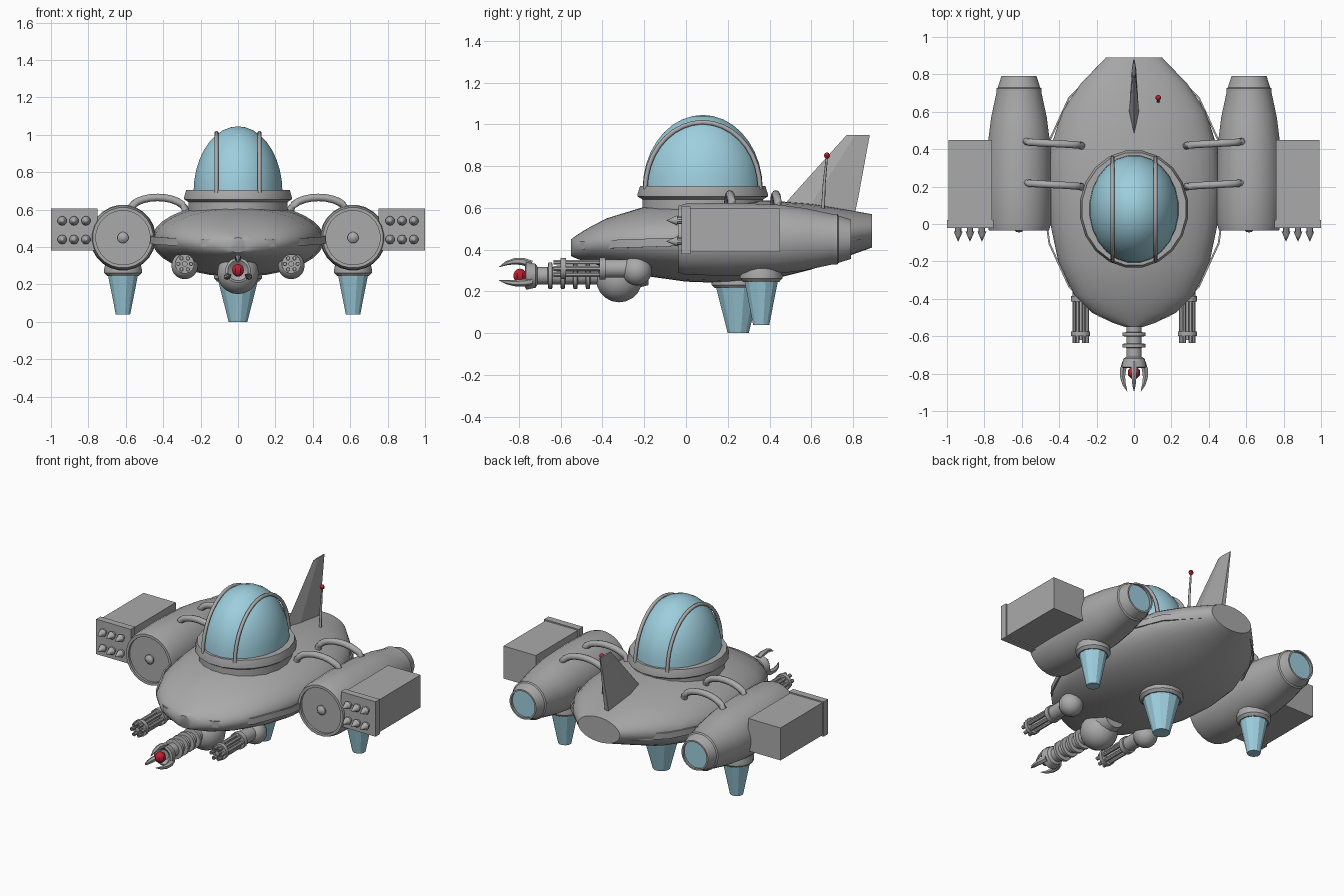
import bpy, bmesh, math
from mathutils import Vector

if "Cube" in bpy.data.objects:
    bpy.data.objects.remove(bpy.data.objects["Cube"])

TAU = math.tau


def material(name, rgb):
    m = bpy.data.materials.new(name)
    m.diffuse_color = (*rgb, 1)
    m.use_nodes = True
    m.node_tree.nodes["Principled BSDF"].inputs["Base Color"].default_value = m.diffuse_color
    return m


GREY = material("hull grey", (0.40, 0.40, 0.40))
BLUE = material("glass blue", (0.34, 0.62, 0.73))
RED = material("signal red", (0.50, 0.015, 0.03))


def finish(name, bm, mat, angle=35):
    bmesh.ops.recalc_face_normals(bm, faces=bm.faces)
    me = bpy.data.meshes.new(name)
    bm.to_mesh(me)
    bm.free()
    me.materials.append(mat)
    me.shade_smooth()
    me.set_sharp_from_angle(angle=math.radians(angle))
    ob = bpy.data.objects.new(name, me)
    bpy.context.collection.objects.link(ob)
    return ob


def loft(name, rings, mat, closed=False, angle=35):
    """Skin a list of point rings; cap the ends unless closed."""
    bm = bmesh.new()
    vs = [[bm.verts.new(p) for p in r] for r in rings]
    n = len(rings[0])
    pairs = list(zip(vs, vs[1:]))
    if closed:
        pairs.append((vs[-1], vs[0]))
    for a, b in pairs:
        for i in range(n):
            j = (i + 1) % n
            bm.faces.new((a[i], a[j], b[j], b[i]))
    if not closed:
        bm.faces.new(vs[0])
        bm.faces.new(vs[-1])
    bmesh.ops.remove_doubles(bm, verts=bm.verts, dist=1e-5)
    return finish(name, bm, mat, angle)


def lathe(name, profile, at, axis, mat, n=24, sx=1, sy=1, angle=35):
    """Turn (radius, height) pairs about the y or z axis through a point."""
    rings = []
    for r, h in profile:
        ring = []
        for i in range(n):
            t = TAU * (i + 0.5) / n
            u, v = r * sx * math.cos(t), r * sy * math.sin(t)
            p = (u, h, v) if axis == 'y' else (u, v, h)
            ring.append(Vector(at) + Vector(p))
        rings.append(ring)
    return loft(name, rings, mat, angle=angle)


def tube(name, path, radii, mat, n=8):
    """Round tube with a radius per path point."""
    path = [Vector(p) for p in path]
    if not isinstance(radii, (list, tuple)):
        radii = [radii] * len(path)
    rings = []
    for i, p in enumerate(path):
        d = (path[min(i + 1, len(path) - 1)] - path[max(i - 1, 0)]).normalized()
        ref = Vector((1, 0, 0)) if abs(d.x) < 0.5 else Vector((0, 1, 0))
        u = d.cross(ref).normalized()
        v = d.cross(u)
        rings.append([p + radii[i] * (u * math.cos(TAU * k / n) + v * math.sin(TAU * k / n))
                      for k in range(n)])
    return loft(name, rings, mat, angle=50)


def ball(name, at, r, mat, n=20):
    prof = [(r * math.sin(math.pi * k / 10), -r * math.cos(math.pi * k / 10)) for k in range(11)]
    prof[0], prof[-1] = (1e-6, -r), (1e-6, r)
    return lathe(name, prof, at, 'z', mat, n)


def box(name, lo, hi, mat):
    rings = [[(lo[0], y, lo[2]), (hi[0], y, lo[2]), (hi[0], y, hi[2]), (lo[0], y, hi[2])]
             for y in (lo[1], hi[1])]
    return loft(name, rings, mat)


# Saucer body: y, half width, bottom z, top z
sections = [(-0.55, 0.05, 0.37, 0.45), (-0.53, 0.11, 0.36, 0.465), (-0.475, 0.225, 0.34, 0.50),
            (-0.38, 0.32, 0.315, 0.55), (-0.2, 0.405, 0.275, 0.605), (0, 0.447, 0.247, 0.63),
            (0.2, 0.462, 0.24, 0.64), (0.4, 0.448, 0.255, 0.635), (0.6, 0.385, 0.305, 0.62),
            (0.75, 0.285, 0.36, 0.595), (0.89, 0.15, 0.41, 0.57)]
rings = []
for y, w, lo, hi in sections:
    rings.append([(w * math.cos(TAU * k / 36), y,
                   (lo + hi) / 2 + (hi - lo) / 2 * math.sin(TAU * k / 36)) for k in range(36)])
loft("hull", rings, GREY, angle=40)

# Thin faceted belt round the widest line
belt = []
for k in range(16):
    c, s = math.cos(TAU * k / 16), math.sin(TAU * k / 16)
    belt.append([(c * rx, 0.17 + s * ry, 0.445 + 0.025 * s + z)
                 for rx, ry, z in ((0.485, 0.71, -0.02), (0.495, 0.72, -0.02),
                                   (0.495, 0.72, 0.02), (0.485, 0.71, 0.02))])
loft("belt", belt, GREY, closed=True)

# Canopy, collar and ribs
CY = 0.08
lathe("canopy_collar", [(0.94, 0.58), (0.94, 0.64), (1.02, 0.655), (1.02, 0.665), (0.98, 0.705), (0.86, 0.705)],
      (0, CY, 0), 'z', GREY, 20, 0.286, 0.31, 25)
dome = [(math.cos(math.pi / 2 * k / 9) + 1e-6, 0.69 + 0.355 * math.sin(math.pi / 2 * k / 9)) for k in range(10)]
lathe("canopy", dome, (0, CY, 0), 'z', BLUE, 24, 0.24, 0.29)
for s in (-1, 1):
    arc = [(s * 0.115, CY + 0.275 * math.cos(math.pi * k / 18), 0.69 + 0.32 * math.sin(math.pi * k / 18))
           for k in range(19)]
    tube("canopy_rib", arc, 0.011, GREY)

# Tail fin
rings = []
for z, y0, ym, y1, w in ((0.58, 0.44, 0.58, 0.81, 0.027), (0.65, 0.50, 0.62, 0.825, 0.025), (0.95, 0.77, 0.81, 0.88, 0.006)):
    rings.append([(0, y0, z), (w, ym, z), (w * 0.5, y1, z), (-w * 0.5, y1, z), (-w, ym, z)])
loft("tail_fin", rings, GREY, angle=15)

# Antenna
tube("antenna", [(0.13, 0.655, 0.58), (0.13, 0.662, 0.72), (0.13, 0.675, 0.85)], [0.009, 0.007, 0.005], GREY)
ball("antenna_tip", (0.13, 0.675, 0.85), 0.015, RED, 8)


def leg(at, top_r, low_r, z0, z1):
    x, y = at
    lathe("leg_collar", [(top_r + 0.005, z1 + 0.1), (top_r + 0.02, z1 + 0.03), (top_r + 0.02, z1 + 0.012),
                         (top_r + 0.005, z1 - 0.004)], (x, y, 0), 'z', GREY, 16)
    lathe("leg", [(low_r, z0), (top_r, z1)], (x, y, 0), 'z', BLUE, 12, angle=25)


leg((0, 0.25), 0.11, 0.052, 0, 0.22)

for s in (-1, 1):
    # Engine pod
    cx, cz = s * 0.615, 0.45
    pod = [(1e-6, -0.02), (0.145, -0.02), (0.145, -0.035), (0.162, -0.035), (0.172, 0), (0.176, 0.2),
           (0.168, 0.43), (0.15, 0.57), (0.122, 0.70), (0.122, 0.725), (0.114, 0.73), (0.095, 0.79),
           (0.085, 0.79), (0.09, 0.76), (1e-6, 0.76)]
    lathe("engine_pod", pod, (cx, 0, cz), 'y', GREY, 24, angle=28)
    lathe("pod_knob", [(0.03, -0.015), (0.03, -0.03), (0.015, -0.043), (1e-6, -0.045)],
          (cx, 0, cz), 'y', GREY, 12)
    lathe("engine_glow", [(0.089, 0.76), (0.087, 0.772)], (cx, 0, cz), 'y', BLUE, 24)
    leg((cx, 0.36), 0.083, 0.04, 0.04, 0.25)

    # Curved struts from hull to pod
    for y in (0.21, 0.43):
        path = []
        for k in range(13):
            t = math.pi * k / 12
            path.append((s * (0.43 - 0.15 * math.cos(t)), y + 0.012 * (k / 6 - 1), 0.59 + 0.075 * math.sin(t)))
        tube("strut", path, 0.02, GREY, 10)

    # Rocket box with front frame and six rockets
    xs = sorted((s * 0.76, s * 0.992))
    box("rocket_box", (xs[0], 0.0, 0.388), (xs[1], 0.45, 0.598), GREY)
    xs = sorted((s * 0.752, s * 1.0))
    box("rocket_frame", (xs[0], -0.022, 0.38), (xs[1], 0.022, 0.606), GREY)
    for x in (0.813, 0.877, 0.94):
        for z in (0.44, 0.54):
            lathe("rocket", [(0.018, -0.02), (0.018, -0.04), (0.025, -0.04), (0.014, -0.065), (1e-6, -0.095)],
                  (s * x, 0, z), 'y', GREY, 10)

    # Rotary gun
    gx, gz = s * 0.285, 0.30
    ball("gun_mount", (gx, -0.235, gz), 0.072, GREY)
    lathe("gun_base", [(0.045, -0.25), (0.045, -0.385), (0.053, -0.385), (0.053, -0.415), (0.015, -0.415),
                       (0.015, -0.62)], (gx, 0, gz + 0.01), 'y', GREY, 16)
    lathe("gun_clamp", [(0.052, -0.575), (0.052, -0.60)], (gx, 0, gz + 0.01), 'y', GREY, 16)
    for k in range(6):
        a = TAU * k / 6
        p = (gx + 0.034 * math.cos(a), 0, gz + 0.01 + 0.034 * math.sin(a))
        lathe("gun_barrel", [(0.012, -0.40), (0.012, -0.635), (0.007, -0.635), (0.007, -0.615)], p, 'y', GREY, 8)

# Central claw arm
ball("arm_shoulder", (0, -0.32, 0.26), 0.112, GREY, 24)
tube("arm_root", [(0, -0.30, 0.30), (0, -0.18, 0.30)], [0.10, 0.07], GREY, 16)
AZ = 0.275
arm = [(0.042, -0.38)]
for y in (-0.47, -0.53, -0.59, -0.65):
    arm += [(0.042, y + 0.012), (0.064, y + 0.009), (0.064, y - 0.009), (0.042, y - 0.012)]
arm += [(0.042, -0.71), (0.058, -0.72), (0.068, -0.765), (0.055, -0.77), (0.03, -0.75)]
lathe("arm", arm, (0, 0, AZ), 'y', GREY, 16)
ball("claw_gem", (0, -0.795, AZ), 0.034, RED, 8)
for k in range(3):
    a = math.pi / 2 + TAU * k / 3
    shape = [(0.055, -0.74), (0.068, -0.78), (0.07, -0.82), (0.06, -0.86), (0.042, -0.895)]
    tube("claw", [(r * math.cos(a), y, AZ + r * math.sin(a)) for r, y in shape],
         [0.018, 0.018, 0.015, 0.01, 0.001], GREY, 6)
